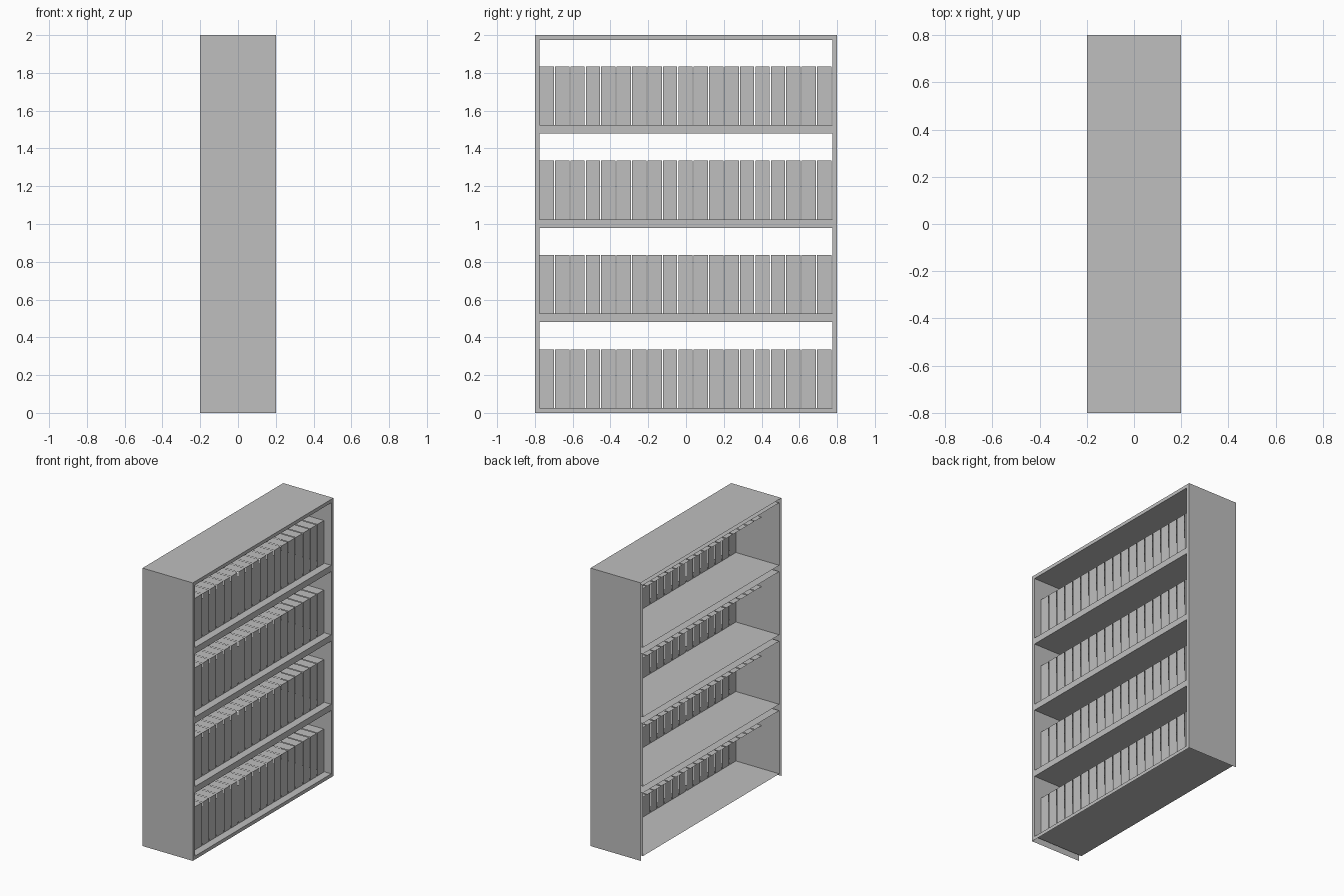
import bpy
import bmesh

cube = bpy.data.objects.get("Cube")
if cube:
    bpy.data.objects.remove(cube, do_unlink=True)

grey = bpy.data.materials.new("light_grey")
grey.use_nodes = True
colour = (0.52, 0.52, 0.52, 1)
grey.diffuse_color = colour
grey.node_tree.nodes["Principled BSDF"].inputs["Base Color"].default_value = colour


def panels(name, rects):
    """One object of flat panels; each is two opposite corners sharing one coordinate,
    with a flag that turns its facing towards the negative axis."""
    bm = bmesh.new()
    for a, b, negative in rects:
        axis = next(i for i in range(3) if a[i] == b[i])
        u, v = (axis + 1) % 3, (axis + 2) % 3
        verts = []
        for pu, pv in ((a, a), (b, a), (b, b), (a, b)):
            co = [0, 0, 0]
            co[axis], co[u], co[v] = a[axis], pu[u], pv[v]
            verts.append(bm.verts.new(co))
        if negative:
            verts.reverse()
        bm.faces.new(verts)
    bmesh.ops.remove_doubles(bm, verts=bm.verts, dist=0.0001)
    mesh = bpy.data.meshes.new(name)
    bm.to_mesh(mesh)
    bm.free()
    mesh.materials.append(grey)
    obj = bpy.data.objects.new(name, mesh)
    bpy.context.collection.objects.link(obj)


BACK, FRONT = -0.2, 0.2
OUT, INN = 0.8, 0.775
TOP = 2.0
ROWS = [(0.025, 0.48), (0.525, 0.98), (1.025, 1.48), (1.525, 1.975)]

# Outer casing, open at the rear and underneath
panels("casing", [
    ((BACK, -OUT, 0), (FRONT, -OUT, TOP), True),
    ((BACK, OUT, 0), (FRONT, OUT, TOP), False),
    ((BACK, -OUT, TOP), (FRONT, OUT, TOP), False),
])

# Face frame: two uprights and the rails between the openings
frame = [((FRONT, -OUT, 0), (FRONT, -INN, TOP), False),
         ((FRONT, INN, 0), (FRONT, OUT, TOP), False)]
edges = [0] + [z for row in ROWS for z in row] + [TOP]
for low, high in zip(edges[::2], edges[1::2]):
    frame.append(((FRONT, -INN, low), (FRONT, INN, high), False))
panels("face_frame", frame)

# Lining of each compartment and its row of books
COUNT = 19
PITCH = 2 * INN / COUNT
GAP = 0.006
SPINE, DEEP, HEIGHT = 0.145, -0.06, 0.31
for n, (floor, ceiling) in enumerate(ROWS, 1):
    panels(f"compartment_{n}", [
        ((BACK, -INN, floor), (FRONT, INN, floor), False),
        ((BACK, -INN, ceiling), (FRONT, INN, ceiling), True),
        ((BACK, -INN, floor), (FRONT, -INN, ceiling), False),
        ((BACK, INN, floor), (FRONT, INN, ceiling), True),
    ])
    books = []
    for k in range(COUNT):
        y0 = -INN + k * PITCH
        y1 = y0 + PITCH - GAP
        z = floor + HEIGHT
        books.append(((SPINE, y0, floor), (SPINE, y1, z), False))
        books.append(((DEEP, y0, z), (SPINE, y1, z), False))
    panels(f"book_row_{n}", books)
